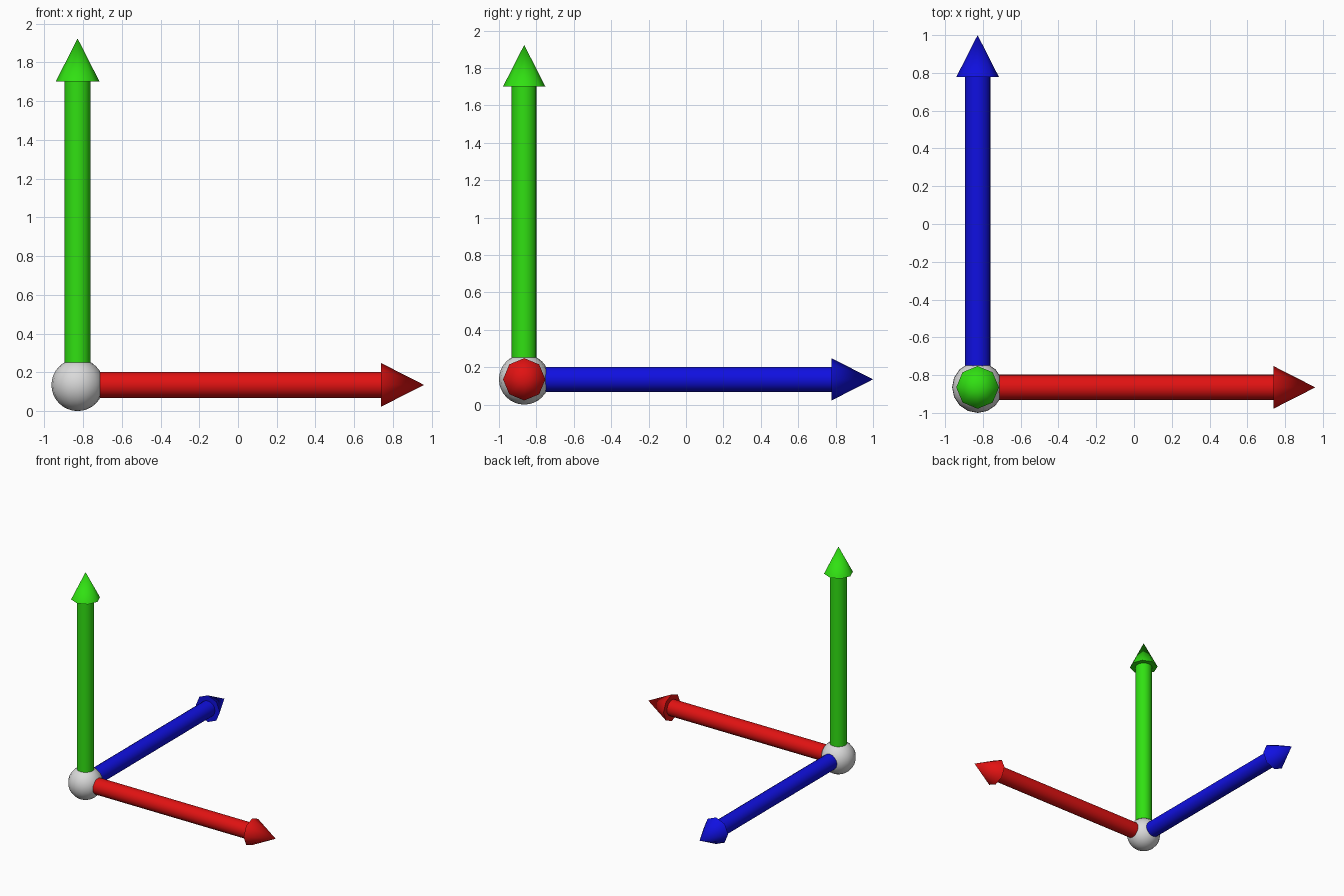
import bpy
from math import radians
from mathutils import Vector

cube = bpy.data.objects.get("Cube")
if cube:
    bpy.data.objects.remove(cube, do_unlink=True)

ORIGIN = Vector((-0.828, -0.865, 0.135))
BALL_RADIUS = 0.135
SHAFT_RADIUS = 0.067
HEAD_RADIUS = 0.113
HEAD_LENGTH = 0.222


def make_material(name, color):
    mat = bpy.data.materials.new(name)
    mat.use_nodes = True
    rgba = (*color, 1)
    mat.diffuse_color = rgba
    mat.node_tree.nodes["Principled BSDF"].inputs["Base Color"].default_value = rgba
    return mat


def finish(name, mat):
    obj = bpy.context.object
    obj.name = name
    obj.data.materials.append(mat)
    bpy.ops.object.shade_smooth_by_angle(angle=radians(60))


def make_arrow(name, mat, direction, rotation, length):
    # Round shaft from the ball centre to the base of the head
    shaft = length - HEAD_LENGTH
    bpy.ops.mesh.primitive_cylinder_add(
        vertices=16, radius=SHAFT_RADIUS, depth=shaft,
        location=ORIGIN + direction * shaft / 2, rotation=rotation)
    finish(name + "_shaft", mat)
    # Eight-sided pointed head
    bpy.ops.mesh.primitive_cone_add(
        vertices=8, radius1=HEAD_RADIUS, radius2=0, depth=HEAD_LENGTH,
        location=ORIGIN + direction * (length - HEAD_LENGTH / 2), rotation=rotation)
    finish(name + "_head", mat)


red = make_material("red", (0.75, 0.006, 0.006))
green = make_material("green", (0.03, 0.75, 0.006))
blue = make_material("blue", (0.005, 0.005, 0.75))
grey = make_material("light_grey", (0.7, 0.7, 0.7))

# Ball at the corner
bpy.ops.mesh.primitive_uv_sphere_add(
    segments=16, ring_count=16, radius=BALL_RADIUS, location=ORIGIN)
finish("corner_ball", grey)

# Three arrows at right angles
quarter = radians(90)
make_arrow("side_arrow", red, Vector((1, 0, 0)), (0, quarter, 0), 1.788)
make_arrow("upright_arrow", green, Vector((0, 0, 1)), (0, 0, 0), 1.788)
make_arrow("rear_arrow", blue, Vector((0, 1, 0)), (-quarter, 0, 0), 1.865)
